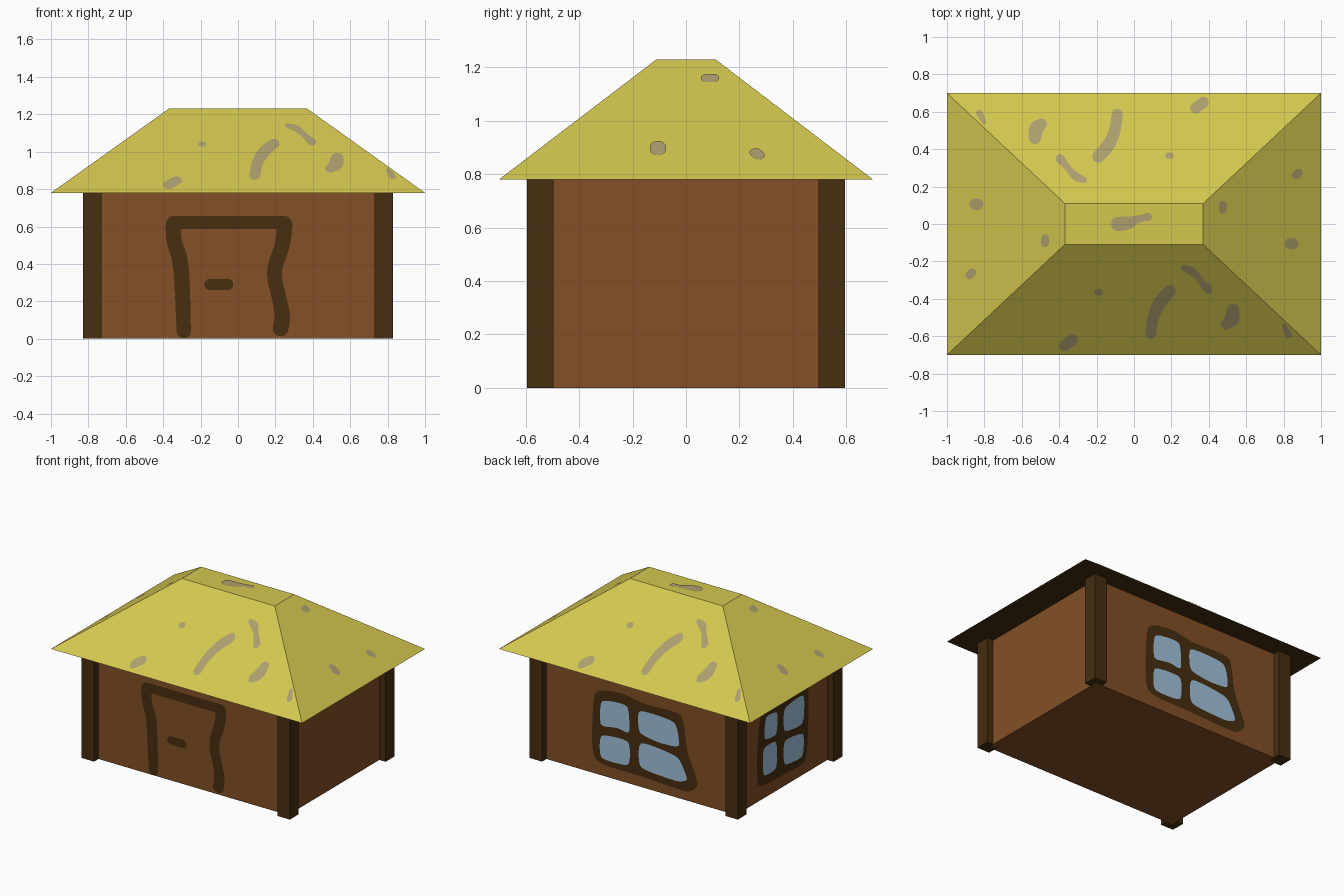
import bpy, bmesh, math
from mathutils import Vector

if "Cube" in bpy.data.objects:
    bpy.data.objects.remove(bpy.data.objects["Cube"])


def material(name, r, g, b):
    lin = [((c / 255 + 0.055) / 1.055) ** 2.4 if c > 10 else c / 255 / 12.92 for c in (r, g, b)]
    m = bpy.data.materials.new(name)
    m.diffuse_color = (*lin, 1)
    m.use_nodes = True
    m.node_tree.nodes["Principled BSDF"].inputs["Base Color"].default_value = m.diffuse_color
    return m


WALL = material("brown wall", 131, 80, 38)
WOOD = material("dark wood", 70, 46, 16)
THATCH = material("yellow thatch", 212, 199, 79)
PATCH = material("grey patch", 172, 159, 110)
GLASS = material("blue glass", 161, 196, 222)

WX, WY = 0.78, 0.545          # wall half sizes
EAVE, TOP = 0.78, 1.23        # roof heights
EX, EY, TX, TY = 1.0, 0.70, 0.37, 0.11  # eave and flat top half sizes


def finish(name, bm, *mats):
    mesh = bpy.data.meshes.new(name)
    bm.to_mesh(mesh)
    bm.free()
    for m in mats:
        mesh.materials.append(m)
    obj = bpy.data.objects.new(name, mesh)
    bpy.context.collection.objects.link(obj)
    return obj


def frustum(x0, y0, x1, y1, z0, z1, cx=0, cy=0):
    """Box whose bottom (x0, y0) and top (x1, y1) half sizes may differ."""
    bm = bmesh.new()
    bmesh.ops.create_cube(bm, size=2)
    for v in bm.verts:
        hx, hy, z = (x1, y1, z1) if v.co.z > 0 else (x0, y0, z0)
        v.co = (cx + v.co.x * hx, cy + v.co.y * hy, z)
    bm.normal_update()
    return bm


# Flat painted shapes: 2D outlines placed just above a surface
def chaikin(pts, closed, ratio=0.25):
    n, out = len(pts), []
    for i in range(n if closed else n - 1):
        a, b = pts[i], pts[(i + 1) % n]
        out += [a.lerp(b, ratio), a.lerp(b, 1 - ratio)]
    return out if closed else [pts[0]] + out + [pts[-1]]


def brush(path):
    """Round-ended stroke along (a, b, radius) points."""
    pts = [Vector(p) for p in path]
    if len(pts) > 2:
        for _ in range(3):
            pts = chaikin(pts, False)
    left, right = [], []
    for i, p in enumerate(pts):
        t = (pts[min(i + 1, len(pts) - 1)] - pts[max(i - 1, 0)]).xy.normalized()
        n = Vector((-t.y, t.x)) * p.z
        left.append(p.xy + n)
        right.append(p.xy - n)

    def cap(p, start):
        return [p.xy + p.z * Vector((math.cos(a), math.sin(a)))
                for a in (start - math.pi * k / 8 for k in range(1, 8))]

    d1, d0 = left[-1] - pts[-1].xy, right[0] - pts[0].xy
    return (left + cap(pts[-1], math.atan2(d1.y, d1.x)) + right[::-1]
            + cap(pts[0], math.atan2(d0.y, d0.x)))


def blob(corners):
    """Polygon with softened corners."""
    pts = chaikin([Vector(c) for c in corners], True, 0.14)
    for _ in range(2):
        pts = chaikin(pts, True)
    return pts


def paint(name, outlines, place, mat):
    bm = bmesh.new()
    for pts in outlines:
        area = sum(p.cross(q) for p, q in zip(pts, pts[1:] + pts[:1]))
        if area < 0:
            pts = pts[::-1]
        bm.faces.new([bm.verts.new(place(p.x, p.y)) for p in pts])
    return finish(name, bm, mat)


def front(e):
    return lambda u, z: (u, -WY - e, z)


def back(e):
    return lambda u, z: (-u, WY + e, z)


def left_side(e):
    return lambda u, z: (-WX - e, -u, z)


def on_roof(s):
    def place(x, y):
        z = min(TOP, EAVE + (TOP - EAVE) * (EX - abs(x)) / (EX - TX),
                EAVE + (TOP - EAVE) * (EY - abs(y)) / (EY - TY))
        return (s * x, s * y, z + 0.005)
    return place


# Walls and corner posts
finish("walls", frustum(WX, WY, WX, WY, 0, EAVE), WALL)
for sx, side in ((-1, "left"), (1, "right")):
    for sy, end in ((-1, "front"), (1, "back")):
        finish(f"{end}_{side}_post",
               frustum(0.05, 0.05, 0.05, 0.05, 0, EAVE, sx * WX, sy * WY), WOOD)

# Roof with dark underside
bm = frustum(EX, EY, TX, TY, EAVE, TOP)
for f in bm.faces:
    f.material_index = int(f.normal.z < -0.5)
finish("roof", bm, THATCH, WOOD)

# Roof patches, repeated by a half turn
patches = [
    [(-0.37, -0.65, 0.03), (-0.33, -0.62, 0.03)],
    [(-0.195, -0.365, 0.018), (-0.185, -0.365, 0.018)],
    [(0.09, -0.585, 0.03), (0.10, -0.50, 0.03), (0.135, -0.42, 0.035), (0.19, -0.36, 0.033)],
    [(0.265, -0.235, 0.015), (0.31, -0.25, 0.024), (0.35, -0.295, 0.015), (0.395, -0.35, 0.024)],
    [(0.53, -0.46, 0.033), (0.525, -0.51, 0.042), (0.495, -0.535, 0.03)],
    [(0.802, -0.545, 0.011), (0.82, -0.58, 0.018), (0.828, -0.595, 0.016)],
    [(0.865, 0.26, 0.022), (0.88, 0.273, 0.022)],
    [(0.835, -0.105, 0.03), (0.85, -0.105, 0.03)],
    [(0.475, 0.075, 0.02), (0.475, 0.102, 0.022)],
]
for s, name in ((1, "front_right_patches"), (-1, "back_left_patches")):
    paint(name, [brush(p) for p in patches], on_roof(s), PATCH)
paint("top_patch", [brush([(-0.085, 0, 0.038), (-0.03, 0.005, 0.036), (0.03, 0.03, 0.016),
                           (0.075, 0.038, 0.022)])], on_roof(1), PATCH)

# Door outline and handle
door = [
    [(-0.29, 0.04, 0.038), (-0.295, 0.2, 0.04), (-0.305, 0.42, 0.042), (-0.345, 0.52, 0.04),
     (-0.345, 0.61, 0.042)],
    [(-0.345, 0.622, 0.034), (0.25, 0.622, 0.034)],
    [(0.25, 0.61, 0.042), (0.24, 0.5, 0.04), (0.185, 0.36, 0.04), (0.22, 0.22, 0.038),
     (0.24, 0.12, 0.042), (0.228, 0.055, 0.042)],
]
paint("door_frame", [brush(p) for p in door], front(0.004), WOOD)
paint("door_handle", [brush([(-0.15, 0.29, 0.03), (-0.055, 0.29, 0.03)])], front(0.004), WOOD)

# Windows: dark frame with four panes
windows = {
    "back": (back,
             [(-0.37, 0.08), (-0.355, 0.61), (-0.12, 0.64), (0.04, 0.605), (0.36, 0.62),
              (0.39, 0.36), (0.49, 0.14), (0.41, 0.06), (0.0, 0.08)],
             [[(-0.30, 0.355), (-0.295, 0.55), (-0.07, 0.57), (-0.06, 0.36), (-0.16, 0.38)],
              [(-0.30, 0.12), (-0.30, 0.30), (-0.06, 0.315), (-0.06, 0.125)],
              [(0.01, 0.385), (0.0, 0.56), (0.31, 0.55), (0.34, 0.37), (0.18, 0.36)],
              [(0.01, 0.135), (0.01, 0.335), (0.33, 0.305), (0.405, 0.15), (0.32, 0.12)]]),
    "left": (left_side,
             [(-0.31, 0.10), (-0.31, 0.40), (-0.27, 0.65), (0.0, 0.64), (0.28, 0.65),
              (0.27, 0.30), (0.25, 0.075), (-0.05, 0.09)],
             [[(-0.24, 0.42), (-0.22, 0.59), (-0.08, 0.575), (-0.09, 0.405)],
              [(-0.25, 0.16), (-0.25, 0.375), (-0.09, 0.37), (-0.09, 0.16)],
              [(-0.015, 0.39), (-0.015, 0.57), (0.225, 0.59), (0.215, 0.365)],
              [(-0.015, 0.15), (-0.015, 0.34), (0.22, 0.31), (0.21, 0.13)]]),
}
for side, (wall, frame, panes) in windows.items():
    paint(f"{side}_window_frame", [blob(frame)], wall(0.004), WOOD)
    paint(f"{side}_window_panes", [blob(p) for p in panes], wall(0.008), GLASS)
